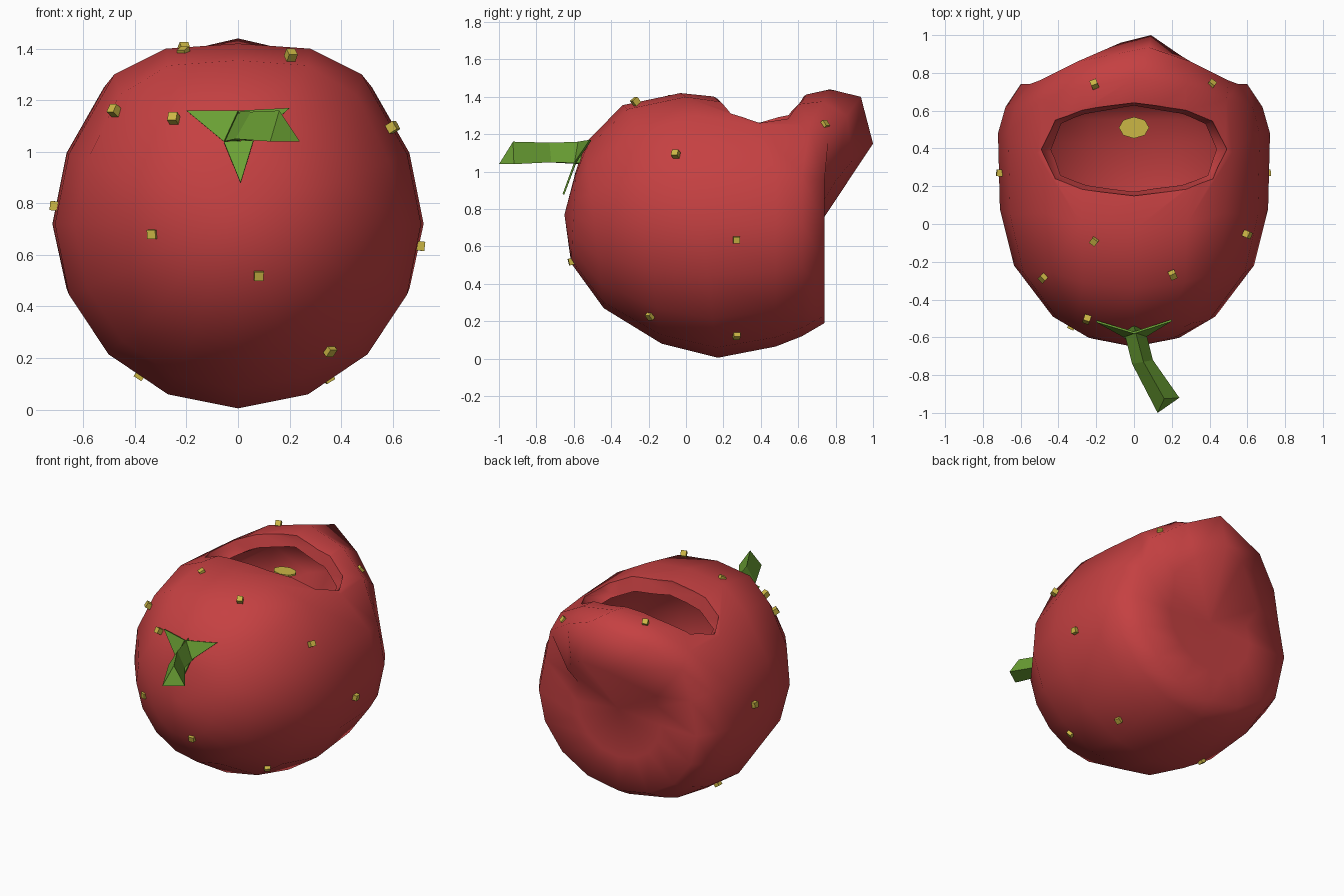
import bpy, math
from mathutils import Vector

old = bpy.data.objects.get("Cube")
if old:
    bpy.data.objects.remove(old, do_unlink=True)


def material(name, colour):
    m = bpy.data.materials.new(name)
    m.use_nodes = True
    m.diffuse_color = (*colour, 1)
    m.node_tree.nodes["Principled BSDF"].inputs["Base Color"].default_value = (*colour, 1)
    return m


red = material("berry red", (0.56, 0.052, 0.054))
green = material("leaf green", (0.15, 0.36, 0.035))
yellow = material("seed yellow", (0.60, 0.47, 0.06))


def mesh_object(name, verts, faces, mat):
    me = bpy.data.meshes.new(name)
    me.from_pydata(verts, [], faces)
    me.materials.append(mat)
    ob = bpy.data.objects.new(name, me)
    bpy.context.collection.objects.link(ob)
    return ob


def loft(name, rings, mat, start=None, end=None):
    """Skin equal rings; close each end with a point or a flat cap."""
    n = len(rings[0])
    verts = [v for r in rings for v in r]
    faces = [(k * n + i, k * n + (i + 1) % n, (k + 1) * n + (i + 1) % n, (k + 1) * n + i)
             for k in range(len(rings) - 1) for i in range(n)]
    last = (len(rings) - 1) * n
    for point, base, flip in ((start, 0, True), (end, last, False)):
        loop = [base + i for i in range(n)]
        if flip:
            loop.reverse()
        if point is None:
            faces.append(loop)
        else:
            verts.append(point)
            faces += [(loop[i], loop[(i + 1) % n], len(verts) - 1) for i in range(n)]
    return mesh_object(name, verts, faces, mat)


def select_only(ob):
    bpy.ops.object.select_all(action='DESELECT')
    ob.select_set(True)
    bpy.context.view_layer.objects.active = ob


def subtract(ob, cutter):
    cutter.hide_render = True
    cut = ob.modifiers.new("cut", 'BOOLEAN')
    cut.operation = 'DIFFERENCE'
    cut.solver = 'EXACT'
    cut.object = cutter
    select_only(ob)
    bpy.ops.object.modifier_apply(modifier=cut.name)
    bpy.data.objects.remove(cutter, do_unlink=True)


# Berry body: sixteen-sided rings from the nose to the back
N = 16
angles = [2 * math.pi * i / N for i in range(N)]


def ring(y, tilt, side, low, cz=0.72, top=()):
    """Round ring whose uppermost points may be given by hand and mirrored."""
    points = []
    for i, a in enumerate(angles):
        k = min(i, N - i)
        if k < len(top):
            x, py, z = top[k]
            points.append((x * (-1 if i > k else 1), py, z))
        else:
            rz = low if math.cos(a) < 0 else side
            points.append((side * math.sin(a), y - tilt * math.cos(a), cz + rz * math.cos(a)))
    return points


brow = [(0, -0.34, 1.355), (0.27, -0.31, 1.335), (0.46, -0.25, 1.22)]
dome = [(0, -0.03, 1.42), (0.28, 0, 1.40), (0.48, 0.06, 1.3)]
saddle = [(0, 0.45, 1.37), (0.28, 0.42, 1.34), (0.52, 0.38, 1.25)]
crest = [(0, 0.77, 1.44), (0.28, 0.73, 1.375), (0.49, 0.66, 1.25)]
hood = [(0.08, 0.935, 1.40), (0.3, 0.86, 1.30), (0.5, 0.76, 1.16)]
peak = [(0.09, 1.0, 1.15), (0.25, 0.89, 1.06), (0.34, 0.8, 0.95)]
rings = [
    ring(-0.602, -0.012, 0.24, 0.25, 0.76),
    ring(-0.49, 0.05, 0.43, 0.45),
    ring(-0.22, 0.09, 0.635, 0.64, top=brow),
    ring(0.08, 0.09, 0.71, 0.715, top=dome),
    ring(0.48, 0, 0.72, 0.655, top=saddle),
    ring(0.62, 0, 0.68, 0.6, top=crest),
    ring(0.74, 0, 0.60, 0.53, top=hood),
    ring(0.735, 0, 0.32, 0.3, top=peak),
]
rings[-1][-1] = (-0.07, 0.96, 1.11)
nose, back = (0, -0.65, 0.77), (0, 0.735, 0.75)
body = loft("berry_body", rings, red, nose, back)

# Hollow interior following the skin
centre = Vector((0, 0.08, 0.72))


def inward(p):
    return centre + (Vector(p) - centre) * 0.875


subtract(body, loft("hollow_cutter", [[inward(p) for p in r] for r in rings], red,
                    inward(nose), inward(back)))

# Opening with a sloping lip
quarter = [(1, 0), (0.84, 0.7), (0.54, 0.87), (0, 1)]
outline = (quarter + [(-x, y) for x, y in quarter[2::-1]]
           + [(-x, -y) for x, y in quarter[1:]] + [(x, -y) for x, y in quarter[2:0:-1]])
levels = [(0.95, 0.42, 0.18), (1.18, 0.43, 0.185), (1.25, 0.49, 0.205),
          (1.38, 0.505, 0.245), (1.7, 0.52, 0.26)]
subtract(body, loft("opening_cutter", [[(x * sx, 0.395 + y * sy, z) for x, y in outline]
                                       for z, sx, sy in levels], red))
select_only(body)
bpy.ops.object.shade_smooth_by_angle(angle=math.radians(63))

# Yellow disc inside the opening
bpy.ops.mesh.primitive_cylinder_add(vertices=8, radius=1, depth=1, location=(0, 0.51, 1.215))
disc = bpy.context.object
disc.name = "opening_disc"
disc.scale = (0.08, 0.057, 0.012)
disc.data.materials.append(yellow)

# Bent three-sided stem
stem = [
    [(-0.055, -0.56, 1.04), (0.06, -0.56, 1.045), (0, -0.54, 1.16)],
    [(-0.01, -0.74, 1.05), (0.10, -0.72, 1.05), (0.05, -0.73, 1.155)],
    [(0.125, -1.0, 1.04), (0.24, -0.92, 1.04), (0.16, -0.925, 1.16)],
]
loft("stem", stem, green)

# Three pointed leaves around the stem base
a, b, c = [Vector(p) + Vector((0, -0.04, 0)) for p in stem[0]]
tips = [(0.01, -0.66, 0.88), (0.2, -0.515, 1.17), (-0.2, -0.52, 1.16)]
for name, p, q, tip in zip(("lower", "left", "right"), (a, b, c), (b, c, a), tips):
    leaf = mesh_object(name + "_leaf", [p, q, tip], [(0, 2, 1)], green)
    thick = leaf.modifiers.new("thickness", 'SOLIDIFY')
    thick.thickness = 0.01

# Small cube seeds turned to face outward
seeds = [(-0.21, 0.74, 1.40), (0.41, 0.74, 1.25), (-0.21, -0.09, 1.385), (0.205, -0.27, 1.375),
         (-0.48, -0.285, 1.16), (-0.25, -0.505, 1.13), (0.6, -0.055, 1.095), (-0.71, 0.27, 0.79),
         (0.705, 0.27, 0.635), (-0.33, -0.54, 0.68), (0.08, -0.61, 0.52),
         (0.355, -0.19, 0.23), (-0.38, 0.2, 0.135), (0.35, 0.27, 0.125)]
for i, p in enumerate(seeds):
    bpy.ops.mesh.primitive_cube_add(size=0.036, location=p)
    seed = bpy.context.object
    seed.name = "seed_%d" % (i + 1)
    outward = Vector(p) - Vector((0, 0.2, 0.72))
    seed.rotation_euler = outward.to_track_quat('Z', 'Y').to_euler()
    seed.data.materials.append(yellow)
